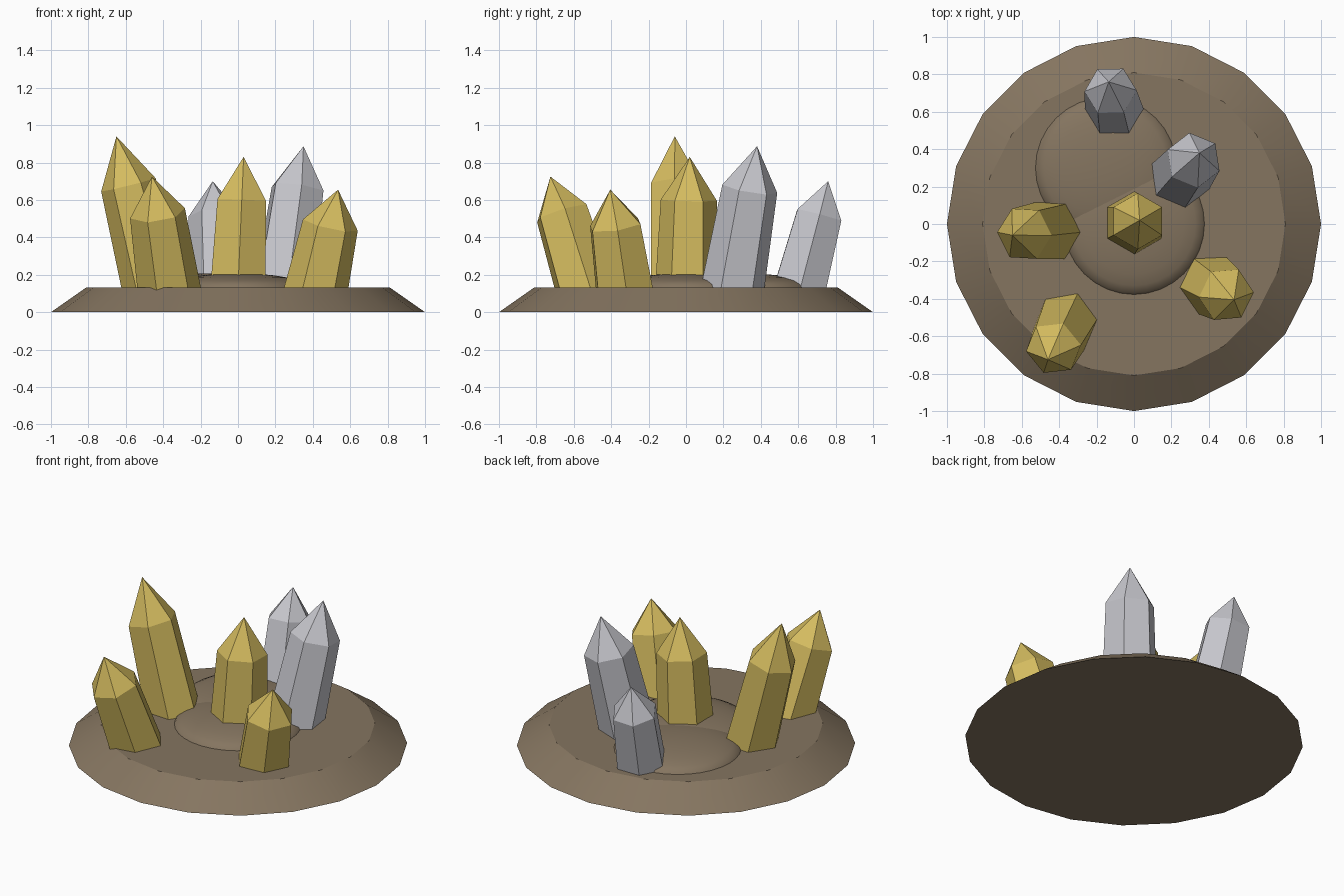
import bpy, bmesh, math
from mathutils import Vector, Matrix

if "Cube" in bpy.data.objects:
    bpy.data.objects.remove(bpy.data.objects["Cube"])


def material(name, rgb):
    m = bpy.data.materials.new(name)
    m.diffuse_color = (*rgb, 1)
    m.use_nodes = True
    m.node_tree.nodes["Principled BSDF"].inputs["Base Color"].default_value = m.diffuse_color
    return m


GOLD = material("gold crystal", (0.66, 0.50, 0.115))
SILVER = material("silver crystal", (0.57, 0.57, 0.61))
EARTH = material("brown earth", (0.235, 0.178, 0.117))


def finish(bm, name, mat, smooth=None):
    bmesh.ops.recalc_face_normals(bm, faces=bm.faces)
    mesh = bpy.data.meshes.new(name)
    bm.to_mesh(mesh)
    bm.free()
    mesh.materials.append(mat)
    obj = bpy.data.objects.new(name, mesh)
    bpy.context.collection.objects.link(obj)
    if smooth:
        bpy.ops.object.select_all(action='DESELECT')
        obj.select_set(True)
        bpy.context.view_layer.objects.active = obj
        bpy.ops.object.shade_smooth_by_angle(angle=math.radians(smooth))
    return obj


def ring(bm, sides, radius, matrix, spin=0):
    return [bm.verts.new(matrix @ Vector((radius * math.cos(a), radius * math.sin(a), 0)))
            for a in (math.radians(spin) + 2 * math.pi * i / sides for i in range(sides))]


def bridge(bm, low, high):
    n = len(low)
    for i in range(n):
        j = (i + 1) % n
        bm.faces.new((low[i], low[j], high[j], high[i]))


# Ground disc: a shallow twenty-sided frustum
bm = bmesh.new()
low = ring(bm, 20, 1.0, Matrix())
high = ring(bm, 20, 0.81, Matrix.Translation((0, 0, 0.133)))
bridge(bm, low, high)
bm.faces.new(low)
bm.faces.new(high)
finish(bm, "ground_disc", EARTH, 25)


# Low domes of earth on the disc
def mound(name, x, y):
    bm = bmesh.new()
    rings = []
    for k in range(6):
        a = math.radians(15 * k)
        m = Matrix.Translation((x, y, 0.128 + 0.08 * math.sin(a)))
        rings.append(ring(bm, 32, 0.38 * math.cos(a), m))
    for lo, hi in zip(rings, rings[1:]):
        bridge(bm, lo, hi)
    top = bm.verts.new((x, y, 0.208))
    for i in range(32):
        bm.faces.new((rings[-1][i], rings[-1][(i + 1) % 32], top))
    bm.faces.new(rings[0])
    finish(bm, name, EARTH, 40)


mound("centre_mound", 0, 0)
mound("back_mound", -0.15, 0.30)


# Six-sided leaning crystal: buried foot, narrower shoulder, pointed tip
def crystal(name, mat, foot, tip, shoulder, spin, size=1.0):
    foot = Vector((*foot, 0.13))
    tip = Vector(tip)
    axis = tip - foot
    turn = Vector((0, 0, 1)).rotation_difference(axis).to_matrix().to_4x4()
    bm = bmesh.new()
    start = foot - axis.normalized() * 0.055
    mid = foot + axis * shoulder
    low = ring(bm, 6, 0.172 * size, Matrix.Translation(start) @ turn, spin)
    high = ring(bm, 6, 0.15 * size, Matrix.Translation(mid) @ turn, spin)
    bridge(bm, low, high)
    point = bm.verts.new(tip)
    for i in range(6):
        bm.faces.new((high[i], high[(i + 1) % 6], point))
    bm.faces.new(low)
    finish(bm, name, mat)


crystal("centre_crystal", GOLD, (0.0, 0.005), (0.03, 0.02, 0.83), 0.67, 30)
crystal("left_crystal", GOLD, (-0.45, -0.035), (-0.65, -0.06, 0.94), 0.68, -3)
crystal("front_left_crystal", GOLD, (-0.37, -0.54), (-0.46, -0.725, 0.725), 0.67, 8)
crystal("front_right_crystal", GOLD, (0.42, -0.33), (0.535, -0.405, 0.655), 0.64, 4)
crystal("right_silver_crystal", SILVER, (0.245, 0.25), (0.35, 0.38, 0.887), 0.70, 38)
crystal("back_silver_crystal", SILVER, (-0.105, 0.61), (-0.135, 0.76, 0.70), 0.68, 1, 0.93)
